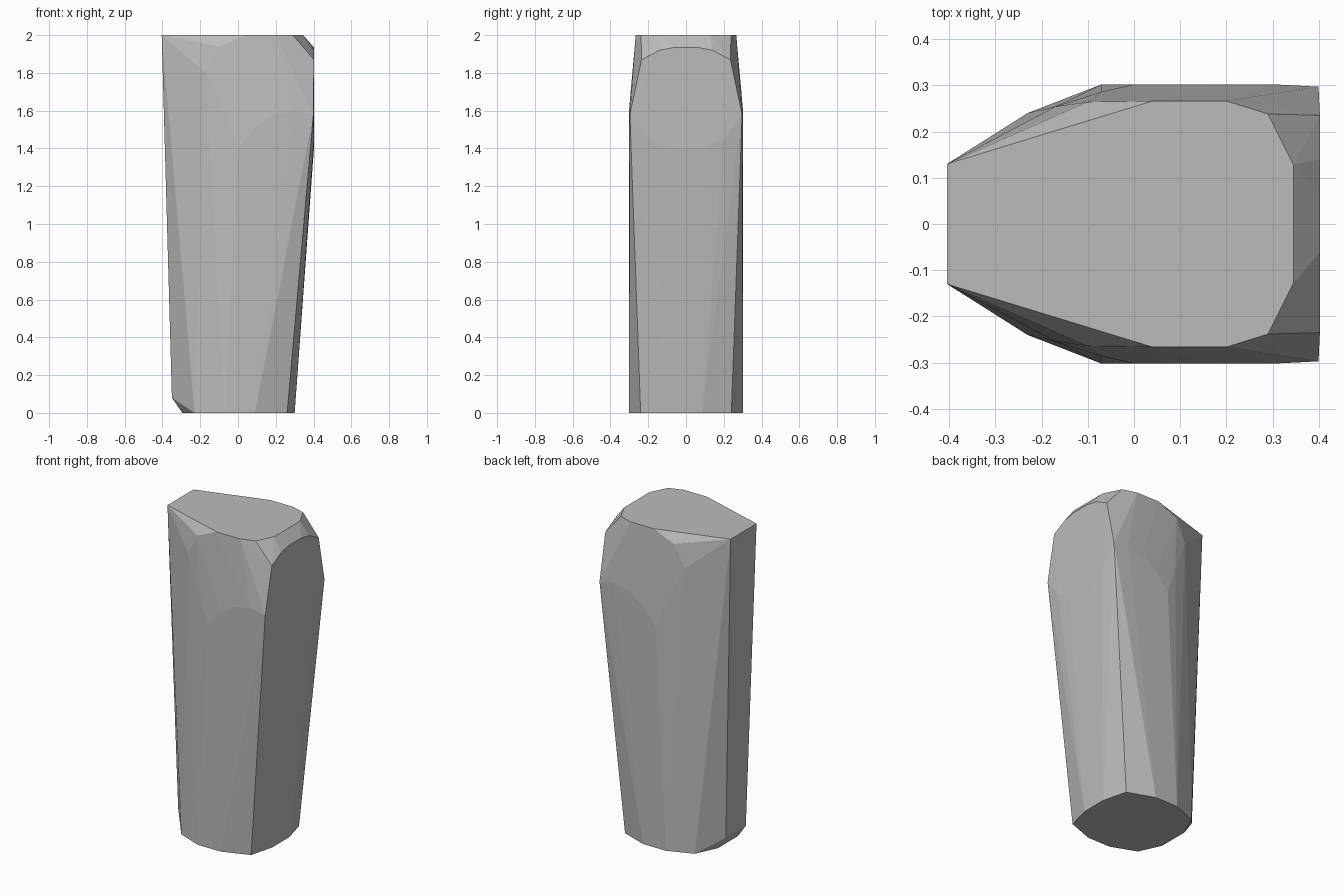
import bpy, bmesh, math

if "Cube" in bpy.data.objects:
    bpy.data.objects.remove(bpy.data.objects["Cube"])

# Half outline points (x, y, z); mirrored across y = 0 and wrapped in a convex skin
top_rim = [(-0.404, 0.13), (0.04, 0.266), (0.20, 0.266), (0.29, 0.238), (0.345, 0.128)]
base_rim = [(-0.295, 0.10), (-0.23, 0.24), (-0.07, 0.302), (0.09, 0.302),
            (0.26, 0.24), (0.30, 0.085)]
side_arc = [(0.0, 0.302, 1.40), (0.09, 0.302, 1.51), (0.19, 0.302, 1.58),
            (0.30, 0.302, 1.60), (-0.07, 0.286, 1.58), (-0.17, 0.254, 1.80),
            (-0.10, 0.264, 1.94)]
end_face = [(0.402, 0.10, 1.40), (0.402, 0.20, 1.45), (0.399, 0.297, 1.58),
            (0.402, 0.235, 1.87), (0.402, 0.14, 1.92), (0.402, 0.06, 1.935)]
toe = [(-0.35, 0.10, 0.08)]

half = [(x, y, 2.0) for x, y in top_rim] + [(x, y, 0.0) for x, y in base_rim]
half += side_arc + end_face + toe

# Tapered block
bm = bmesh.new()
for x, y, z in half:
    for s in (1, -1):
        bm.verts.new((x, s * y, z))
hull = bmesh.ops.convex_hull(bm, input=bm.verts[:])
loose = [v for v in bm.verts if not v.link_faces]
bmesh.ops.delete(bm, geom=loose, context='VERTS')
bmesh.ops.dissolve_limit(bm, angle_limit=math.radians(0.5),
                         verts=bm.verts[:], edges=bm.edges[:])
bmesh.ops.recalc_face_normals(bm, faces=bm.faces[:])
mesh = bpy.data.meshes.new("tapered_block")
bm.to_mesh(mesh)
bm.free()

grey = bpy.data.materials.new("plain grey")
grey.diffuse_color = (0.5, 0.5, 0.5, 1.0)
grey.use_nodes = True
grey.node_tree.nodes["Principled BSDF"].inputs["Base Color"].default_value = grey.diffuse_color
mesh.materials.append(grey)
block = bpy.data.objects.new("tapered_block", mesh)
bpy.context.collection.objects.link(block)

# Soft long sides, crisp rims
bpy.context.view_layer.objects.active = block
block.select_set(True)
bpy.ops.object.shade_flat()
